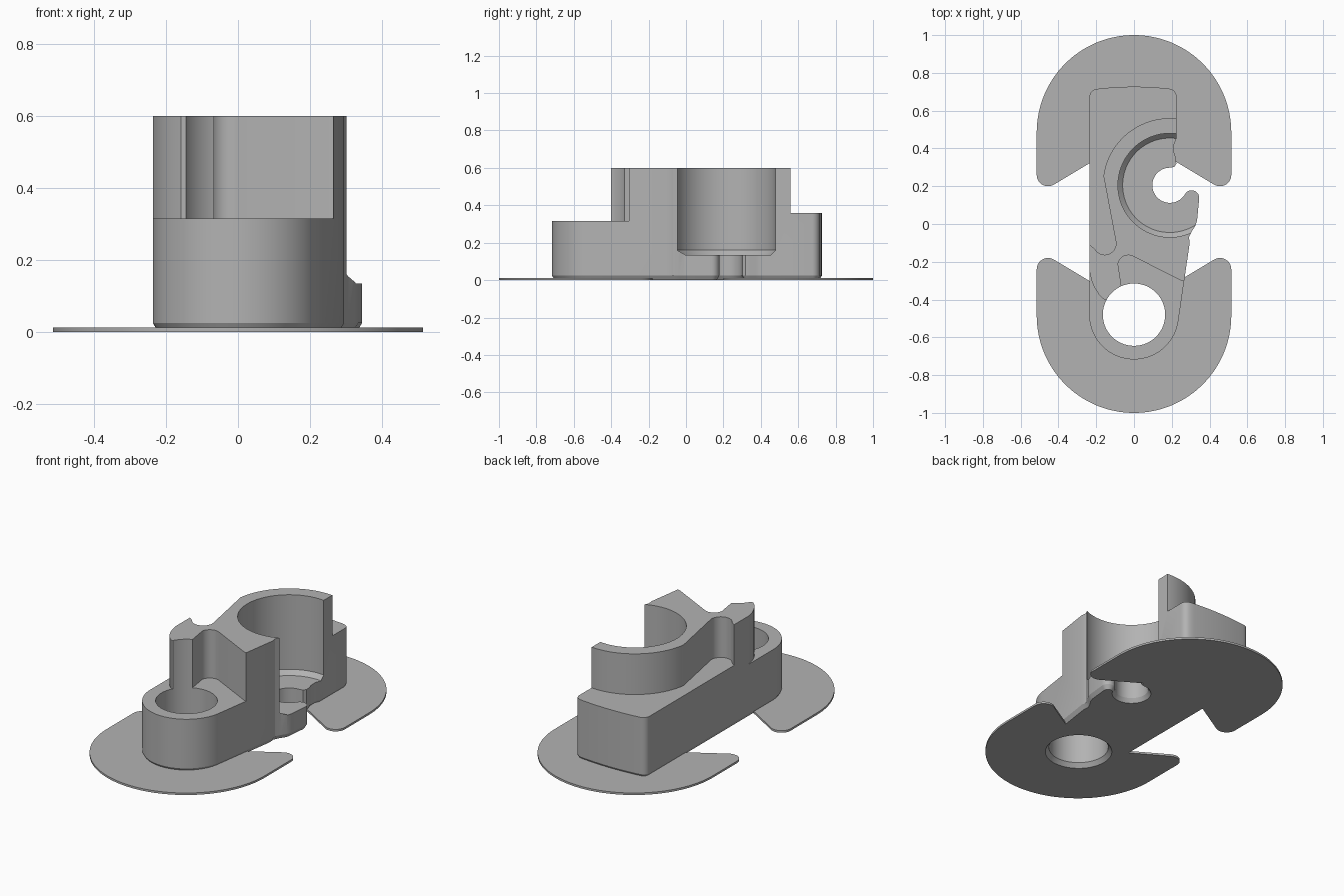
import bpy
import bmesh
from math import cos, sin, radians, pi
from mathutils import Vector

cube = bpy.data.objects.get("Cube")
if cube:
    bpy.data.objects.remove(cube, do_unlink=True)

grey = bpy.data.materials.new("light_grey")
grey.use_nodes = True
grey.diffuse_color = (0.45, 0.45, 0.45, 1)
grey.node_tree.nodes["Principled BSDF"].inputs["Base Color"].default_value = grey.diffuse_color


def arc(cx, cy, r, start, end, n=24):
    """Points along an arc, angles in degrees."""
    angles = [radians(start + (end - start) * i / n) for i in range(n + 1)]
    return [(cx + r * cos(a), cy + r * sin(a)) for a in angles]


def inset(points, d):
    """Move a counter-clockwise outline inwards with mitred corners."""
    result = []
    for i, p in enumerate(points):
        p = Vector(p)
        u = (p - Vector(points[i - 1])).normalized()
        v = (Vector(points[(i + 1) % len(points)]) - p).normalized()
        n = Vector((-u.y - v.y, u.x + v.x)).normalized()
        result.append(p + n * d / max(0.5, n.dot(Vector((-u.y, u.x)))))
    return result


def loft(name, layers):
    """Solid through a stack of (outline, z) layers, capped at both ends."""
    bm = bmesh.new()
    rings = [[bm.verts.new((x, y, z)) for x, y in pts] for pts, z in layers]
    for low, high in zip(rings, rings[1:]):
        for i in range(len(low)):
            bm.faces.new((low[i - 1], low[i], high[i], high[i - 1]))
    bm.faces.new(rings[0][::-1])
    bm.faces.new(rings[-1])
    bmesh.ops.recalc_face_normals(bm, faces=bm.faces)
    mesh = bpy.data.meshes.new(name)
    bm.to_mesh(mesh)
    bm.free()
    mesh.materials.append(grey)
    obj = bpy.data.objects.new(name, mesh)
    bpy.context.collection.objects.link(obj)
    return obj


def turned(name, cx, cy, profile):
    """Round cutter from (radius, z) pairs."""
    return loft(name, [(arc(cx, cy, r, 0, 360, 96)[:-1], z) for r, z in profile])


def cut(obj, cutters):
    for cutter in cutters:
        mod = obj.modifiers.new(cutter.name, "BOOLEAN")
        mod.operation = "DIFFERENCE"
        mod.solver = "EXACT"
        mod.object = cutter
    bpy.context.view_layer.update()
    result = obj.evaluated_get(bpy.context.evaluated_depsgraph_get())
    mesh = bpy.data.meshes.new_from_object(result)
    obj.modifiers.clear()
    obj.data = mesh


TOP = 0.6
ABOVE = 0.7
SX, SY = 0.19, 0.205      # socket axis
HY = -0.48                # front hole axis

# Body outline: rounded nose, tapered right side, snap opening, bowed back
outline = arc(0, HY, 0.237, 180, 352, 48)
outline += [(0.295, -0.1), (0.291, -0.07), (0.305, -0.04), (0.325, -0.01), (0.334, 0.02)]
outline += arc(SX + 0.133 * cos(pi / 6), SY - 0.133 / 2, 0.04, -6, 150, 16)
outline += arc(SX, SY, 0.093, -30, -270, 40)[1:]
outline += [(0.213, 0.302), (0.224, 0.318), (0.223, 0.345), (0.213, 0.375),
            (0.212, 0.42), (0.224, 0.45)]
outline += arc(0.185, 0.675, 0.04, 0, 80, 8)
outline += arc(0, -0.9, 1.627, 83.4, 96.6, 16)
outline += arc(-0.195, 0.675, 0.04, 100, 180, 8)
body = loft("clip_body", [(inset(outline, 0.015), 0), (outline, 0.025), (outline, TOP)])

# Front hole with a flared bottom edge
hole = turned("hole_cutter", 0, HY, [(0.186, -0.001), (0.165, 0.025), (0.165, ABOVE)])

# Wide socket with a sloped floor edge
socket = turned("socket_cutter", SX, SY,
                [(0.25, 0.135), (0.275, 0.16), (0.275, ABOVE)])

# Low front step, leaving a curved horn beside the hole
front = [(-0.4, -0.25), (-0.4, -0.8), (0.4, -0.8), (0.4, -0.306), (0.275, -0.306),
         (0.25, -0.3)]
front += arc(-0.03, -0.22, 0.055, 62, 172, 12)
front += [(-0.068, -0.32), (-0.06, -0.4), (-0.13, -0.4), (-0.158, -0.4),
          (-0.185, -0.375), (-0.21, -0.335), (-0.226, -0.295), (-0.236, -0.25)]
front_step = loft("front_step_cutter", [(front, 0.315), (front, ABOVE)])

# Shelf along the back and right side, wrapping the socket wall
shelf = arc(SX, SY, 0.355, 80, 172, 40)
shelf += arc(-0.155, -0.103, 0.06, 8, -130, 20)
shelf += [(-0.215, -0.125), (-0.236, -0.11), (-0.4, -0.11), (-0.4, 0.9), (0.4, 0.9),
          (0.4, 0.555)]
shelf_step = loft("shelf_cutter", [(shelf, 0.36), (shelf, ABOVE)])

cut(body, [hole, socket, front_step, shelf_step])


# Thin rounded brims with a lobe on each side
def brim(name, side, lobe_y):
    half = arc(0, 0.485, 0.515, 90, 0, 48) + arc(0.455, lobe_y, 0.06, 0, -121, 20)
    mirrored = [(-x, y) for x, y in half[:0:-1]]
    tip = [(0, lobe_y + 0.203)]
    pts = [(x, y * side) for x, y in half + tip + mirrored]
    return loft(name, [(pts, 0), (pts, 0.012)])


back_brim = brim("back_brim", 1, 0.26)
front_brim = brim("front_brim", -1, 0.24)
cut(front_brim, [hole])

for cutter in (hole, socket, front_step, shelf_step):
    bpy.data.objects.remove(cutter, do_unlink=True)

# Smooth curved walls, sharp rims
for obj in (body, back_brim, front_brim):
    bpy.ops.object.select_all(action="DESELECT")
    obj.select_set(True)
    bpy.context.view_layer.objects.active = obj
    bpy.ops.object.shade_smooth_by_angle(angle=radians(30))
